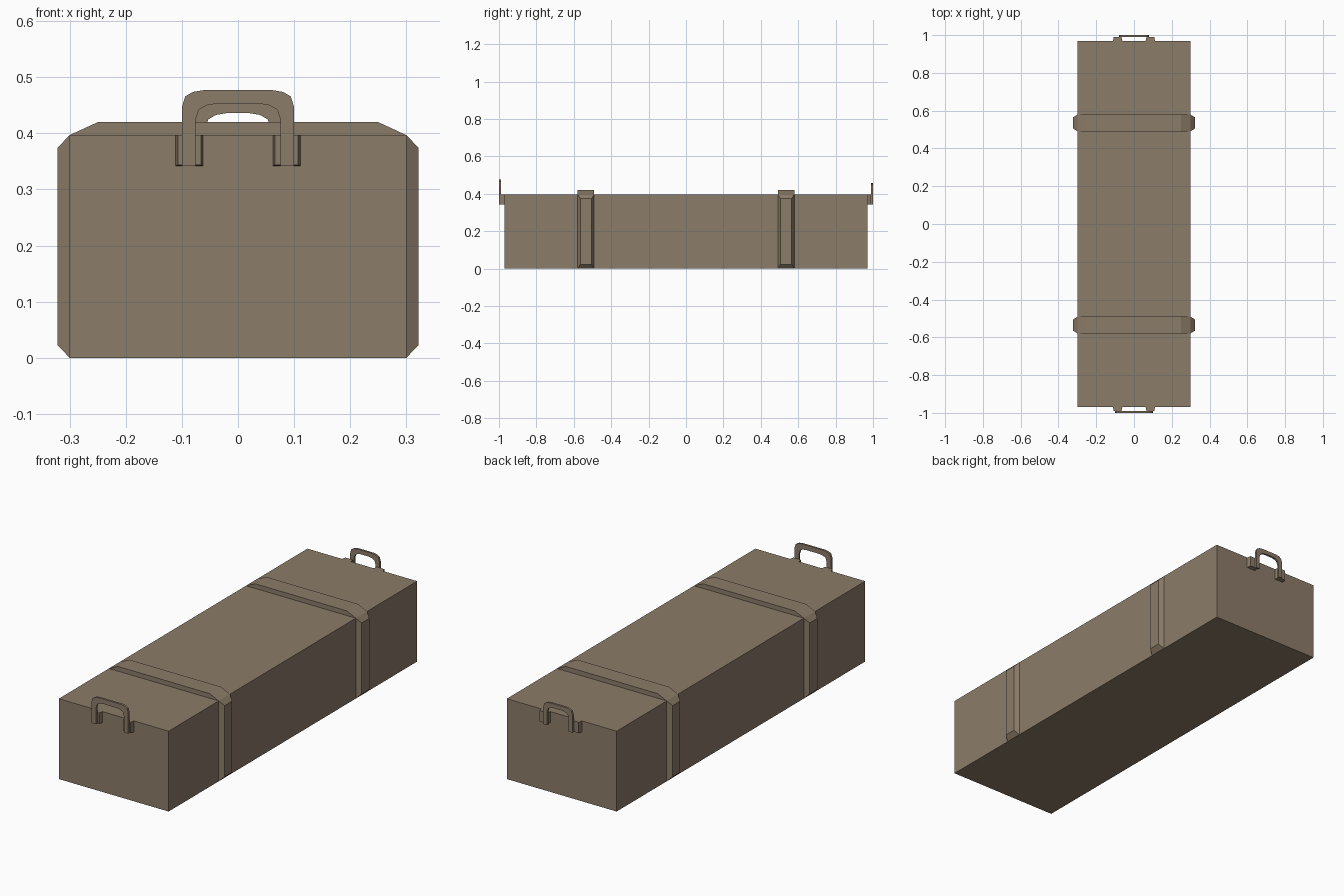
import bpy, bmesh
from mathutils import Vector

if "Cube" in bpy.data.objects:
    bpy.data.objects.remove(bpy.data.objects["Cube"])

mat = bpy.data.materials.new("khaki brown")
mat.diffuse_color = (0.26, 0.20, 0.14, 1)
mat.use_nodes = True
mat.node_tree.nodes["Principled BSDF"].inputs["Base Color"].default_value = mat.diffuse_color


def finish(name, bm):
    bmesh.ops.recalc_face_normals(bm, faces=bm.faces)
    me = bpy.data.meshes.new(name)
    bm.to_mesh(me)
    bm.free()
    ob = bpy.data.objects.new(name, me)
    bpy.context.collection.objects.link(ob)
    me.materials.append(mat)


def loft(name, a, b):
    """Solid between two matching outlines."""
    bm = bmesh.new()
    va = [bm.verts.new(p) for p in a]
    vb = [bm.verts.new(p) for p in b]
    bm.faces.new(va)
    bm.faces.new(vb)
    n = len(a)
    for i in range(n):
        bm.faces.new((va[i], va[(i + 1) % n], vb[(i + 1) % n], vb[i]))
    finish(name, bm)


def rect(u0, u1, v0, v1):
    return [(u0, v0), (u1, v0), (u1, v1), (u0, v1)]


def prism_y(name, outline, y0, y1):
    loft(name, [(x, y0, z) for x, z in outline], [(x, y1, z) for x, z in outline])


W, L, H = 0.30, 0.97, 0.397

# case body
prism_y("case_body", rect(-W, W, 0, H), -L, L)

# raised bands over the lid and down both sides
for y in (-0.535, 0.535):
    prism_y("top_band", [(-W, H), (W, H), (0.25, 0.42), (-0.25, 0.42)], y - 0.044, y + 0.044)
    for s in (-1, 1):
        loft("side_band",
             [(s * W, y + u, z) for u, z in rect(-0.044, 0.044, 0, H)],
             [(s * 0.322, y + u, z) for u, z in rect(-0.03, 0.03, 0.023, 0.374)])


def handle(end, half, top, thick):
    """Flat rounded carrying loop with two brackets on one end of the case."""
    def arch(w, t):
        right = [(w, 0.342), (w, t - 0.03), (w - 0.006, t - 0.011),
                 (w - 0.02, t - 0.003), (w - 0.038, t)]
        return right + [(-x, z) for x, z in reversed(right)]
    outer = arch(half, top)
    inner = arch(half - thick, top - thick)
    bm = bmesh.new()
    rows = []
    for pts in (outer, inner):
        for y in (0.99, 1.0):
            rows.append([bm.verts.new((x, end * y, z)) for x, z in pts])
    ring = [rows[0], rows[1], rows[3], rows[2]]
    for i in range(len(outer) - 1):
        for k in range(4):
            a, b = ring[k], ring[(k + 1) % 4]
            bm.faces.new((a[i], a[i + 1], b[i + 1], b[i]))
    for i in (0, -1):
        bm.faces.new([r[i] for r in ring])
    finish("carry_handle", bm)
    # brackets
    for s in (-1, 1):
        loft("handle_bracket",
             [(s * x, end * L, z) for x, z in rect(0.062, 0.111, 0.342, H)],
             [(s * x, end * 0.99, z) for x, z in rect(0.066, 0.107, 0.344, H)])


handle(-1, 0.10, 0.477, 0.024)
handle(1, 0.08, 0.457, 0.021)
